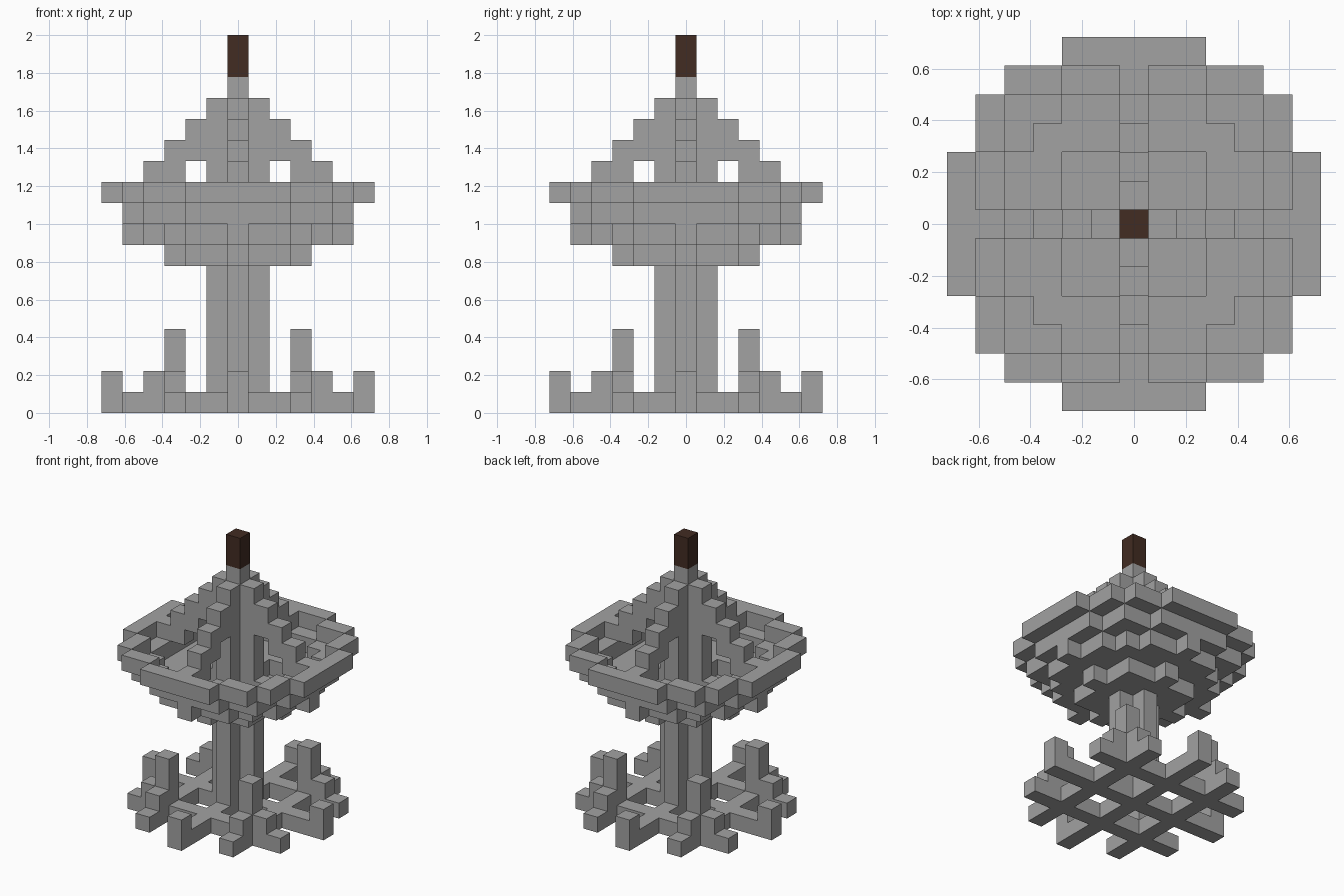
import bpy
import bmesh
from mathutils import Vector

cube = bpy.data.objects.get("Cube")
if cube:
    bpy.data.objects.remove(cube, do_unlink=True)

U = 1 / 9  # edge of one block


def material(name, rgb):
    mat = bpy.data.materials.new(name)
    mat.use_nodes = True
    mat.diffuse_color = (*rgb, 1)
    mat.node_tree.nodes["Principled BSDF"].inputs["Base Color"].default_value = (*rgb, 1)
    return mat


stone = material("grey stone", (0.36, 0.36, 0.36))
wood = material("dark brown wood", (0.054, 0.025, 0.016))


def cells(xs, ys, zs):
    """Blocks in inclusive index ranges, repeated over all eight symmetries."""
    out = set()
    for x in range(xs[0], xs[1] + 1):
        for y in range(ys[0], ys[1] + 1):
            for z in range(zs[0], zs[1] + 1):
                for a, b in ((x, y), (y, x)):
                    out |= {(sx * a, sy * b, z) for sx in (-1, 1) for sy in (-1, 1)}
    return out


def build(name, mat, *ranges):
    """Skin the blocks of one part, keeping only its outside faces."""
    solid = set().union(*(cells(*r) for r in ranges))
    bm = bmesh.new()
    for cell in solid:
        for axis in range(3):
            for sign in (-1, 1):
                near = list(cell)
                near[axis] += sign
                if tuple(near) in solid:
                    continue
                n, s, t = Vector(), Vector(), Vector()
                n[axis] = sign / 2
                s[(axis + 1) % 3] = 0.5
                t[(axis + 2) % 3] = sign / 2
                mid = Vector(cell) + Vector((0, 0, 0.5)) + n
                bm.faces.new([bm.verts.new((mid + c) * U)
                              for c in (-s - t, s - t, s + t, t - s)])
    bmesh.ops.remove_doubles(bm, verts=bm.verts, dist=0.001)
    bmesh.ops.dissolve_limit(bm, angle_limit=0.01, verts=bm.verts, edges=bm.edges)
    mesh = bpy.data.meshes.new(name)
    bm.to_mesh(mesh)
    bm.free()
    mesh.materials.append(mat)
    obj = bpy.data.objects.new(name, mesh)
    bpy.context.collection.objects.link(obj)


# Lattice base with raised ends and corner posts
build("base", stone,
      ((0, 6), (0, 0), (0, 0)),
      ((6, 6), (0, 0), (1, 1)),
      ((0, 5), (3, 3), (0, 0)),
      ((4, 4), (3, 3), (1, 1)),
      ((3, 3), (3, 3), (1, 3)))

# Cross-shaped column with a single block on top
build("column", stone,
      ((0, 1), (0, 0), (1, 14)),
      ((0, 0), (0, 0), (15, 15)))

# Stepped bowl, rising from its floor to its ring
build("bowl", stone,
      ((1, 2), (1, 2), (7, 7)),
      ((3, 4), (1, 2), (8, 8)),
      ((3, 3), (3, 3), (8, 8)),
      ((5, 5), (0, 2), (9, 9)),
      ((4, 4), (3, 4), (9, 9)))

# Ribs under the bowl
build("ribs", stone,
      ((1, 3), (0, 0), (7, 7)),
      ((1, 5), (0, 0), (8, 8)))

# Outer rim
build("rim", stone,
      ((6, 6), (0, 2), (10, 10)),
      ((5, 5), (3, 4), (10, 10)))

# Stepped braces from the rim up to the column
build("braces", stone,
      *[((14 - z, 15 - z), (0, 0), (z, z)) for z in range(10, 14)])

# Finial
build("finial", wood, ((0, 0), (0, 0), (16, 17)))
